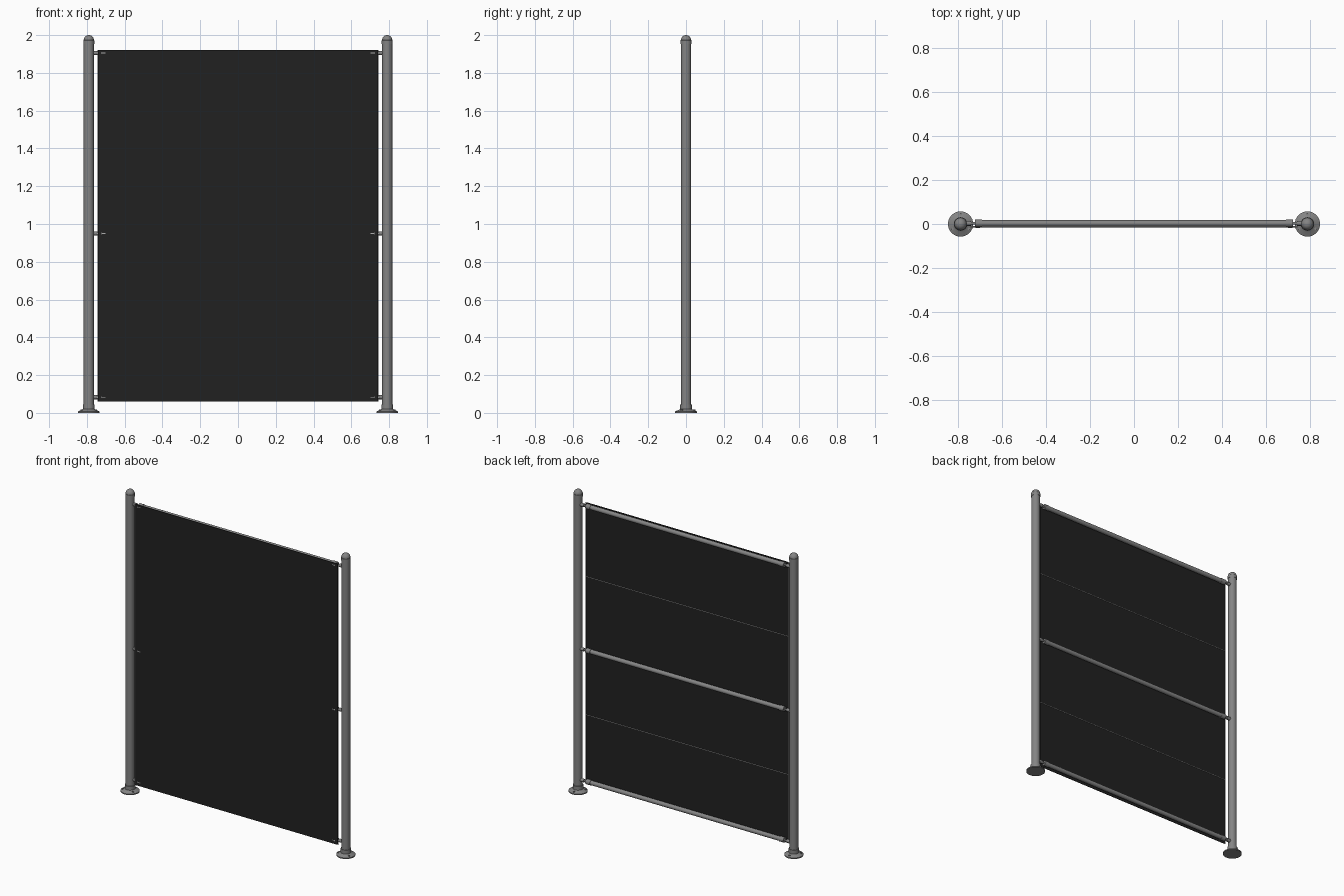
import bpy, bmesh, math
from mathutils import Vector

if "Cube" in bpy.data.objects:
    bpy.data.objects.remove(bpy.data.objects["Cube"])

def material(name, v):
    m = bpy.data.materials.new(name)
    m.diffuse_color = (v, v, v, 1)
    m.use_nodes = True
    m.node_tree.nodes["Principled BSDF"].inputs["Base Color"].default_value = m.diffuse_color
    return m

STEEL = material("brushed steel", 0.23)
LIGHT = material("light steel", 0.45)
DARK = material("black panel", 0.015)

def finish(name, bm, mat, smooth=True):
    bmesh.ops.recalc_face_normals(bm, faces=bm.faces)
    me = bpy.data.meshes.new(name)
    bm.to_mesh(me)
    bm.free()
    ob = bpy.data.objects.new(name, me)
    bpy.context.collection.objects.link(ob)
    me.materials.append(mat)
    if smooth:
        bpy.ops.object.select_all(action='DESELECT')
        bpy.context.view_layer.objects.active = ob
        ob.select_set(True)
        bpy.ops.object.shade_smooth_by_angle(angle=math.radians(35))
    return ob

def lathe(name, profile, origin, axis, mat, n=24):
    """Revolve (radius, height) points around an axis through origin."""
    bm = bmesh.new()
    rot = Vector((0, 0, 1)).rotation_difference(Vector(axis))
    rings = []
    for r, h in profile:
        count = n if r > 0 else 1
        rings.append([bm.verts.new(rot @ Vector((r * math.cos(2 * math.pi * i / n),
                      r * math.sin(2 * math.pi * i / n), h)) + Vector(origin))
                      for i in range(count)])
    for a, b in zip(rings, rings[1:]):
        for i in range(n):
            quad = [a[i % len(a)], a[(i + 1) % len(a)], b[(i + 1) % len(b)], b[i % len(b)]]
            bm.faces.new(list(dict.fromkeys(quad)))
    return finish(name, bm, mat)

def rod(name, start, end, r, mat, n=16):
    d = Vector(end) - Vector(start)
    return lathe(name, [(0, 0), (r, 0), (r, d.length), (0, d.length)], start, d.normalized(), mat, n)

def box(name, centre, size, mat):
    bm = bmesh.new()
    bmesh.ops.create_cube(bm, size=1)
    for v in bm.verts:
        v.co = Vector(centre) + Vector([v.co[i] * size[i] for i in range(3)])
    return finish(name, bm, mat, False)

POST_X, RAIL_Y = 0.79, 0.003
RAILS = (0.083, 0.95, 1.905)
UP = (0, 0, 1)

# Panel
box("panel", (0, -0.0145, 0.99), (1.48, 0.003, 1.86), DARK)

# Rails behind the panel
for z in RAILS:
    rod("rail", (-0.72, RAIL_Y, z), (0.72, RAIL_Y, z), 0.0145, STEEL, 24)

# Thin wires across the back of the panel
for z in (0.515, 1.43):
    rod("wire", (-0.74, -0.0115, z), (0.74, -0.0115, z), 0.0018, LIGHT, 8)

for s in (-1, 1):
    x = s * POST_X
    # Post
    rod("post", (x, 0, 0.01), (x, 0, 1.96), 0.027, STEEL, 32)
    # Domed cap with a collar
    dome = [(0.027 * math.cos(a), 1.974 + 0.026 * math.sin(a))
            for a in (i * math.pi / 12 for i in range(6))]
    lathe("post_cap", [(0, 1.953), (0.029, 1.953), (0.029, 1.972)] + dome + [(0, 2.0)],
          (x, 0, 0), UP, STEEL, 32)
    # Foot: flange, cone and sleeve
    lathe("foot_flange", [(0, 0), (0.0575, 0), (0.0575, 0.007), (0.05, 0.011), (0.037, 0.016),
                          (0.031, 0.02), (0.031, 0.045), (0, 0.045)], (x, 0, 0), UP, STEEL, 32)
    for k in range(3):
        a = math.radians(90 + 120 * k)
        rod("foot_screw", (x + 0.044 * math.cos(a), 0.044 * math.sin(a), 0.009),
            (x + 0.044 * math.cos(a), 0.044 * math.sin(a), 0.018), 0.006, STEEL, 12)
    # Slim vertical edge trim
    rod("edge_trim", (s * 0.745, -0.0135, 0.06), (s * 0.745, -0.0135, 1.92), 0.0018, LIGHT, 8)
    for z in RAILS:
        # End sleeve, pin and saddle joining rail and post
        rod("rail_sleeve", (s * 0.692, RAIL_Y, z), (s * 0.725, RAIL_Y, z), 0.0168, STEEL, 24)
        rod("rail_pin", (s * 0.72, RAIL_Y, z), (s * 0.775, RAIL_Y, z), 0.006, STEEL, 12)
        rod("rail_saddle", (s * 0.742, RAIL_Y, z), (s * 0.766, RAIL_Y, z), 0.011, STEEL, 16)
        # Small clip on the panel face
        box("clip_bar", (s * 0.712, -0.0165, z), (0.02, 0.002, 0.004), LIGHT)
        box("clip_head", (s * 0.721, -0.0165, z), (0.003, 0.002, 0.01), LIGHT)
